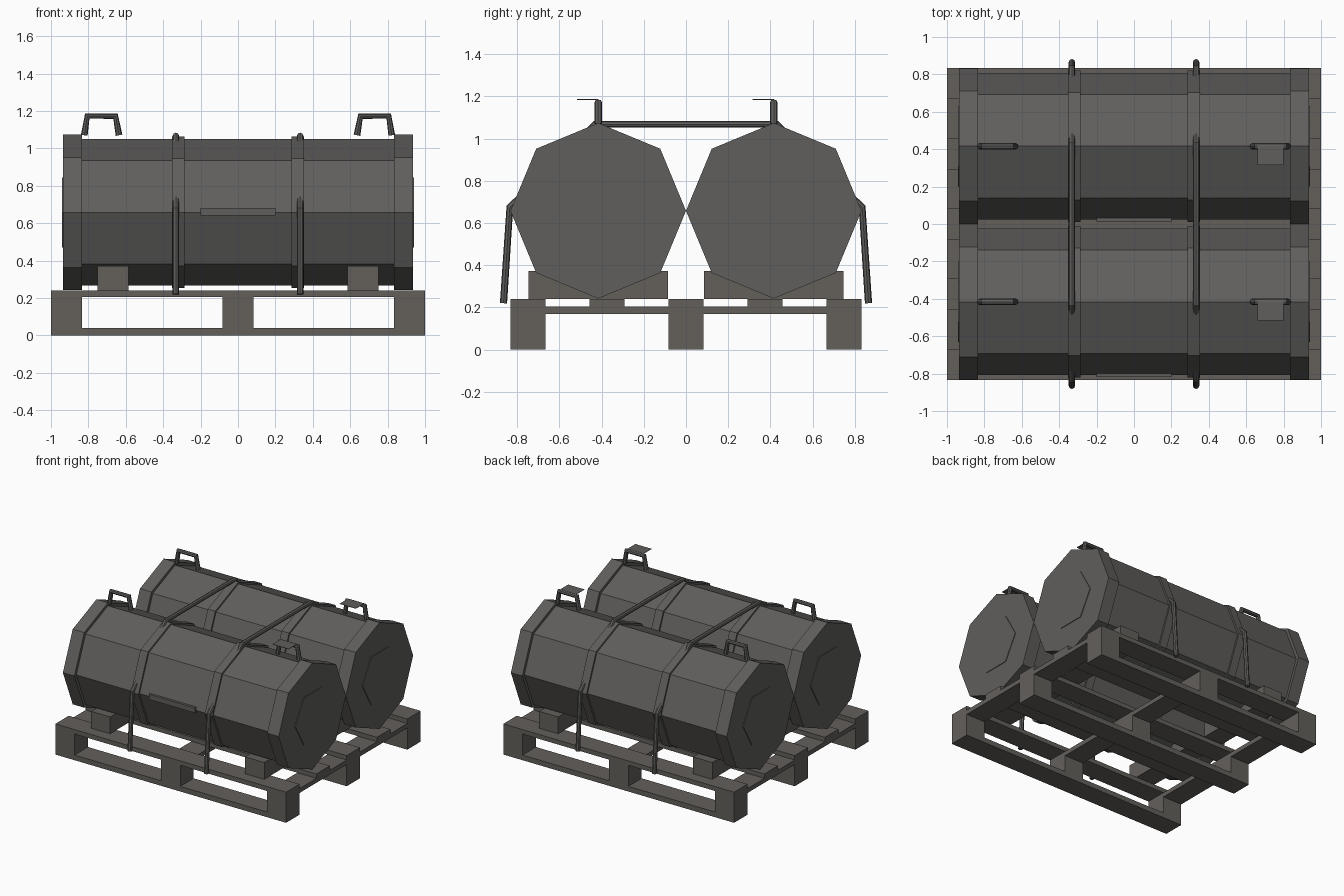
import bpy, bmesh
from math import cos, sin, pi

if "Cube" in bpy.data.objects:
    bpy.data.objects.remove(bpy.data.objects["Cube"])


def material(name, rgb):
    m = bpy.data.materials.new(name)
    m.diffuse_color = (*rgb, 1)
    m.use_nodes = True
    m.node_tree.nodes["Principled BSDF"].inputs["Base Color"].default_value = m.diffuse_color
    return m


STEEL = material("dark_steel", (0.115, 0.112, 0.108))
WOOD = material("worn_wood", (0.125, 0.115, 0.105))


def finish(name, bm, mat):
    bmesh.ops.recalc_face_normals(bm, faces=bm.faces)
    me = bpy.data.meshes.new(name)
    bm.to_mesh(me)
    bm.free()
    me.materials.append(mat)
    ob = bpy.data.objects.new(name, me)
    bpy.context.collection.objects.link(ob)
    return ob


def box(name, x0, x1, y0, y1, z0, z1, mat):
    bm = bmesh.new()
    bmesh.ops.create_cube(bm, size=1)
    for v in bm.verts:
        v.co = ((x0 + x1) / 2 + v.co.x * (x1 - x0),
                (y0 + y1) / 2 + v.co.y * (y1 - y0),
                (z0 + z1) / 2 + v.co.z * (z1 - z0))
    return finish(name, bm, mat)


def lathe_x(name, profile, y, z, sides, mat):
    """Revolve (x, radius) points around an axis along x, first vertex at +y."""
    bm = bmesh.new()
    rings = [[bm.verts.new((x, y + r * cos(2 * pi * i / sides), z + r * sin(2 * pi * i / sides)))
              for i in range(sides)] for x, r in profile]
    for a, b in zip(rings, rings[1:]):
        for i in range(sides):
            j = (i + 1) % sides
            bm.faces.new((a[i], a[j], b[j], b[i]))
    bm.faces.new(rings[0])
    bm.faces.new(rings[-1])
    return finish(name, bm, mat)


def tube(name, points, radius, mat):
    cu = bpy.data.curves.new(name, 'CURVE')
    cu.dimensions = '3D'
    cu.bevel_depth = radius
    cu.bevel_resolution = 2
    cu.use_fill_caps = True
    sp = cu.splines.new('POLY')
    sp.points.add(len(points) - 1)
    for p, co in zip(sp.points, points):
        p.co = (*co, 1)
    sp.use_smooth = False
    cu.materials.append(mat)
    ob = bpy.data.objects.new(name, cu)
    bpy.context.collection.objects.link(ob)
    return ob


# pallet: runners, blocks, cross boards and deck boards
for y in (-0.75, 0, 0.75):
    box("pallet_runner", -1, 1, y - 0.083, y + 0.083, 0, 0.04, WOOD)
    for x in (-0.917, 0, 0.917):
        box("pallet_block", x - 0.083, x + 0.083, y - 0.083, y + 0.083, 0.04, 0.17, WOOD)
for x in (-0.917, 0, 0.917):
    box("pallet_cross_board", x - 0.083, x + 0.083, -0.833, 0.833, 0.17, 0.205, WOOD)
for i in range(-2, 3):
    box("pallet_deck_board", -1, 1, i * 0.375 - 0.083, i * 0.375 + 0.083, 0.205, 0.24, WOOD)

# octagonal barrel profile with end rims and two raised bands
half = [(0.935, 0.416), (0.835, 0.416), (0.835, 0.392), (0.352, 0.392), (0.352, 0.406),
        (0.287, 0.406), (0.287, 0.392)]
profile = [(-x, r) for x, r in half] + half[::-1]
ZC = 0.658

for y in (-0.416, 0.416):
    lathe_x("barrel", profile, y, ZC, 8, STEEL)
    # label plate along the front ridge
    box("barrel_label", -0.2, 0.2, y - 0.402, y - 0.38, 0.64, 0.68, STEEL)
    # tag hanging off the right handle
    box("handle_tag", 0.66, 0.8, y - 0.1, y, 1.184, 1.187, STEEL)
    for s in (-1, 1):
        # hexagonal end plate, cradle block and carrying handle
        lathe_x("end_plate", [(s * 0.93, 0.216), (s * 0.94, 0.216)], y, ZC, 6, STEEL)
        xa, xb = sorted((s * 0.585, s * 0.75))
        box("cradle_block", xa, xb, y - 0.33, y + 0.33, 0.24, 0.372, WOOD)
        tube("handle", [(s * 0.822, y, 1.07), (s * 0.806, y, 1.172),
                        (s * 0.655, y, 1.172), (s * 0.636, y, 1.07)], 0.018, STEEL)

# tie-down straps over both barrels
for s in (-1, 1):
    tube("tie_strap", [(s * 0.332, -0.865, 0.22), (s * 0.332, -0.835, 0.675),
                       (s * 0.332, -0.43, 1.068), (s * 0.332, 0.43, 1.068),
                       (s * 0.332, 0.835, 0.675), (s * 0.332, 0.865, 0.22)], 0.017, STEEL)
